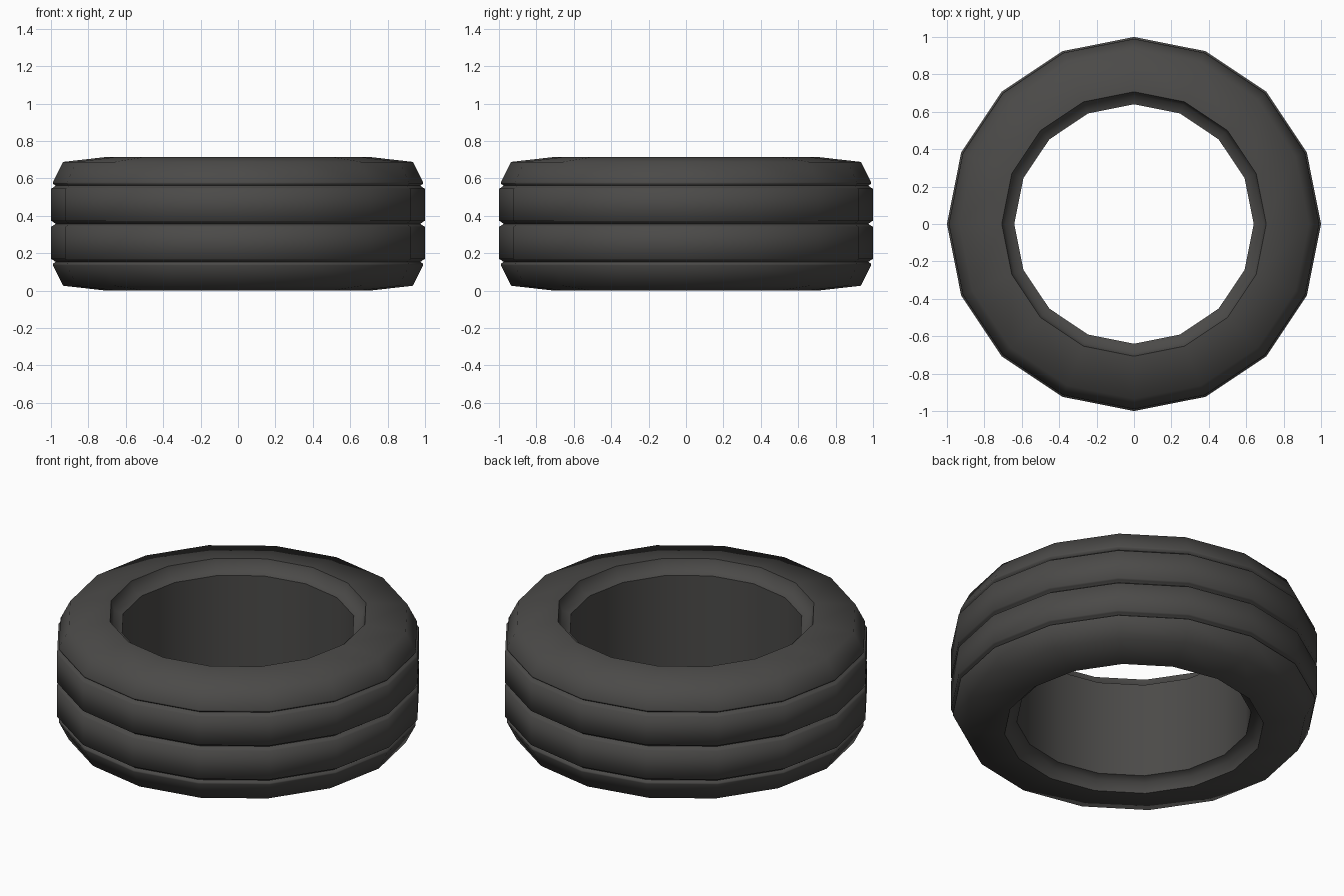
import bpy, bmesh
from math import sin, cos, tau, radians

if "Cube" in bpy.data.objects:
    bpy.data.objects.remove(bpy.data.objects["Cube"])

SIDES = 16
MID = 0.357  # half height of the tire

# Upper half of the cross-section (radius, height above the middle), inside to outside
upper = [(0.64, 0.285), (0.69, 0.30), (0.707, 0.357), (0.935, 0.331),
         (0.99, 0.222), (0.99, 0.214), (0.975, 0.204), (0.99, 0.193),
         (1.0, 0.188), (1.0, 0.016), (0.99, 0.011)]
profile = upper + [(0.975, 0.0)] + [(r, -h) for r, h in reversed(upper)]

# Revolve the closed cross-section into the tire
bm = bmesh.new()
rings = []
for i in range(SIDES):
    a = tau * i / SIDES
    rings.append([bm.verts.new((r * cos(a), r * sin(a), MID + h)) for r, h in profile])
n = len(profile)
for i in range(SIDES):
    cur, nxt = rings[i], rings[(i + 1) % SIDES]
    for j in range(n):
        k = (j + 1) % n
        bm.faces.new((cur[j], nxt[j], nxt[k], cur[k]))
bmesh.ops.recalc_face_normals(bm, faces=bm.faces)
mesh = bpy.data.meshes.new("tire")
bm.to_mesh(mesh)
bm.free()
tire = bpy.data.objects.new("tire", mesh)
bpy.context.collection.objects.link(tire)

# Dark rubber
rubber = bpy.data.materials.new("rubber")
rubber.diffuse_color = (0.07, 0.068, 0.065, 1)
rubber.use_nodes = True
rubber.node_tree.nodes["Principled BSDF"].inputs["Base Color"].default_value = rubber.diffuse_color
mesh.materials.append(rubber)

# Smooth tread and shoulders, sharp inner lip
bpy.context.view_layer.objects.active = tire
tire.select_set(True)
bpy.ops.object.shade_smooth_by_angle(angle=radians(66))
